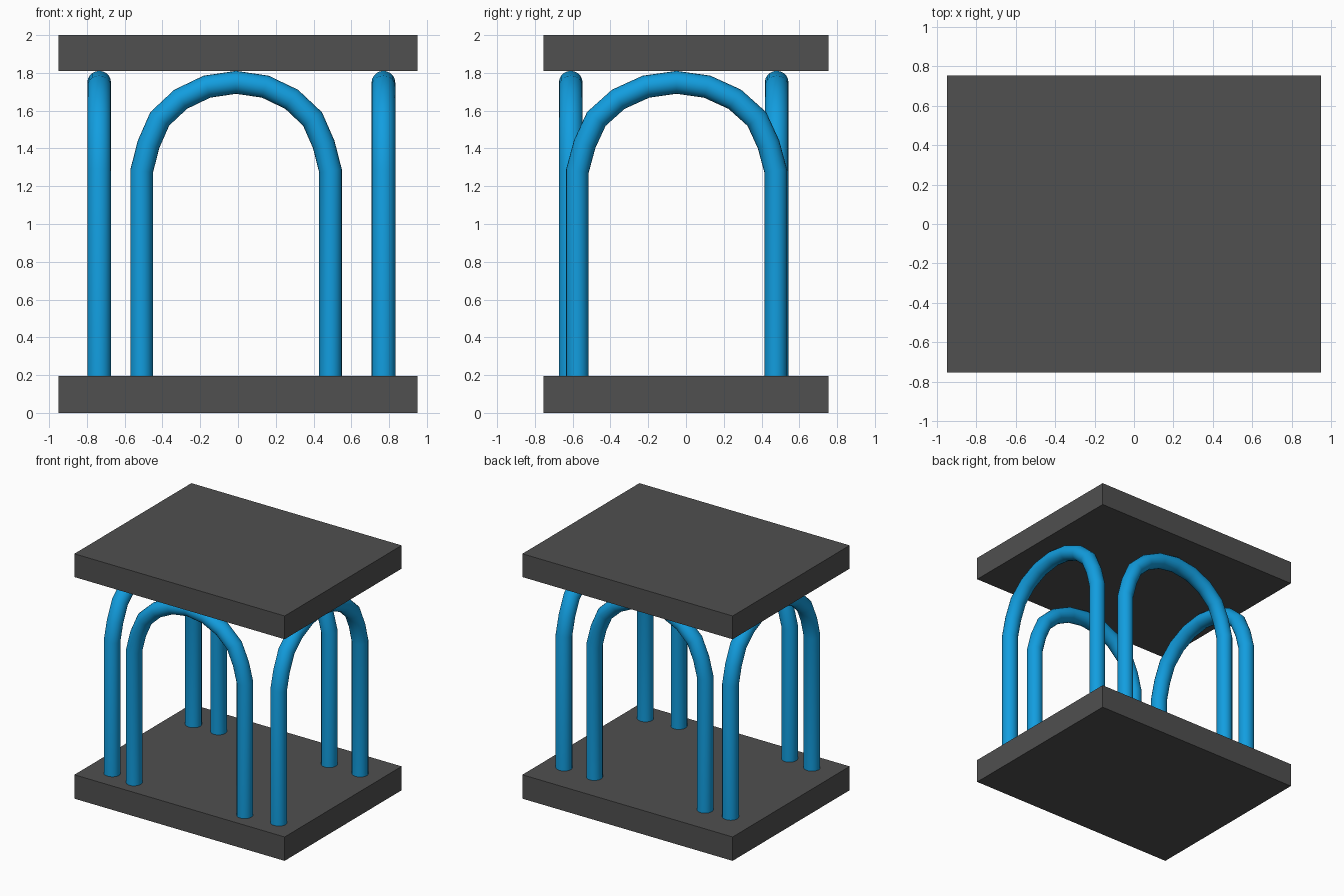
import bpy, bmesh, math
from mathutils import Vector

if "Cube" in bpy.data.objects:
    bpy.data.objects.remove(bpy.data.objects["Cube"])


def material(name, rgb):
    m = bpy.data.materials.new(name)
    m.diffuse_color = (*rgb, 1.0)
    m.use_nodes = True
    m.node_tree.nodes["Principled BSDF"].inputs["Base Color"].default_value = m.diffuse_color
    return m


GREY = material("dark grey", (0.08, 0.08, 0.08))
BLUE = material("bright blue", (0.006, 0.34, 0.74))

SIDES = 20
R_IN, R_OUT = 0.06, 0.0625      # tube radius in and across the arch plane
FLOOR, SPRING, CROWN = 0.19, 1.28, 1.75


def add_object(name, bm, mat):
    bmesh.ops.recalc_face_normals(bm, faces=bm.faces)
    me = bpy.data.meshes.new(name)
    bm.to_mesh(me)
    bm.free()
    me.materials.append(mat)
    ob = bpy.data.objects.new(name, me)
    bpy.context.collection.objects.link(ob)
    return ob


def slab(name, z0, z1):
    bm = bmesh.new()
    bmesh.ops.create_cube(bm, size=1.0)
    for v in bm.verts:
        v.co = (v.co.x * 1.9, v.co.y * 1.51, z0 + (v.co.z + 0.5) * (z1 - z0))
    add_object(name, bm, GREY)


def arch_path(half):
    """Centre line: straight leg, faceted half round, straight leg."""
    pts = []
    for i in range(11):
        a = math.pi * i / 10
        c, s = math.cos(a), math.sin(a)
        if i in (1, 9):          # slightly flattened haunch
            c, s = c * 0.975, s * 0.975
        pts.append(Vector((half * c, SPRING + (CROWN - SPRING) * s)))
    return [Vector((half, FLOOR))] + pts + [Vector((-half, FLOOR))]


def arch(name, centre, half, along):
    """Tube swept along an arch lying in the plane of the 'along' direction."""
    path = arch_path(half)
    across = Vector((-along.y, along.x, 0))
    up = Vector((0, 0, 1))
    bm = bmesh.new()
    rings = []
    for i, p in enumerate(path):
        d0 = (p - path[max(i - 1, 0)]).normalized()
        d1 = (path[min(i + 1, len(path) - 1)] - p).normalized()
        t = (d0 + d1).normalized()
        k = R_IN / max(t.dot(d0), t.dot(d1))     # mitred ring
        n = along * t.y - up * t.x
        mid = centre + along * p.x + up * p.y
        rings.append([bm.verts.new(mid + n * (k * math.cos(a)) + across * (R_OUT * math.sin(a)))
                      for a in (2 * math.pi * j / SIDES for j in range(SIDES))])
    for r0, r1 in zip(rings, rings[1:]):
        for j in range(SIDES):
            k = (j + 1) % SIDES
            bm.faces.new((r0[j], r0[k], r1[k], r1[j]))
    bm.faces.new(rings[0])
    bm.faces.new(rings[-1])
    ob = add_object(name, bm, BLUE)
    bpy.ops.object.select_all(action='DESELECT')
    ob.select_set(True)
    bpy.context.view_layer.objects.active = ob
    bpy.ops.object.shade_smooth_by_angle(angle=math.radians(35))


# Base and roof
slab("base_slab", 0.0, 0.195)
slab("roof_slab", 1.81, 2.0)

# Four arches, one along each side
X, Y = Vector((1, 0, 0)), Vector((0, 1, 0))
arch("front_arch", Vector((-0.01, -0.61, 0)), 0.5, X)
arch("back_arch", Vector((-0.01, 0.48, 0)), 0.5, X)
arch("left_arch", Vector((-0.735, -0.05, 0)), 0.525, Y)
arch("right_arch", Vector((0.77, -0.05, 0)), 0.525, Y)
